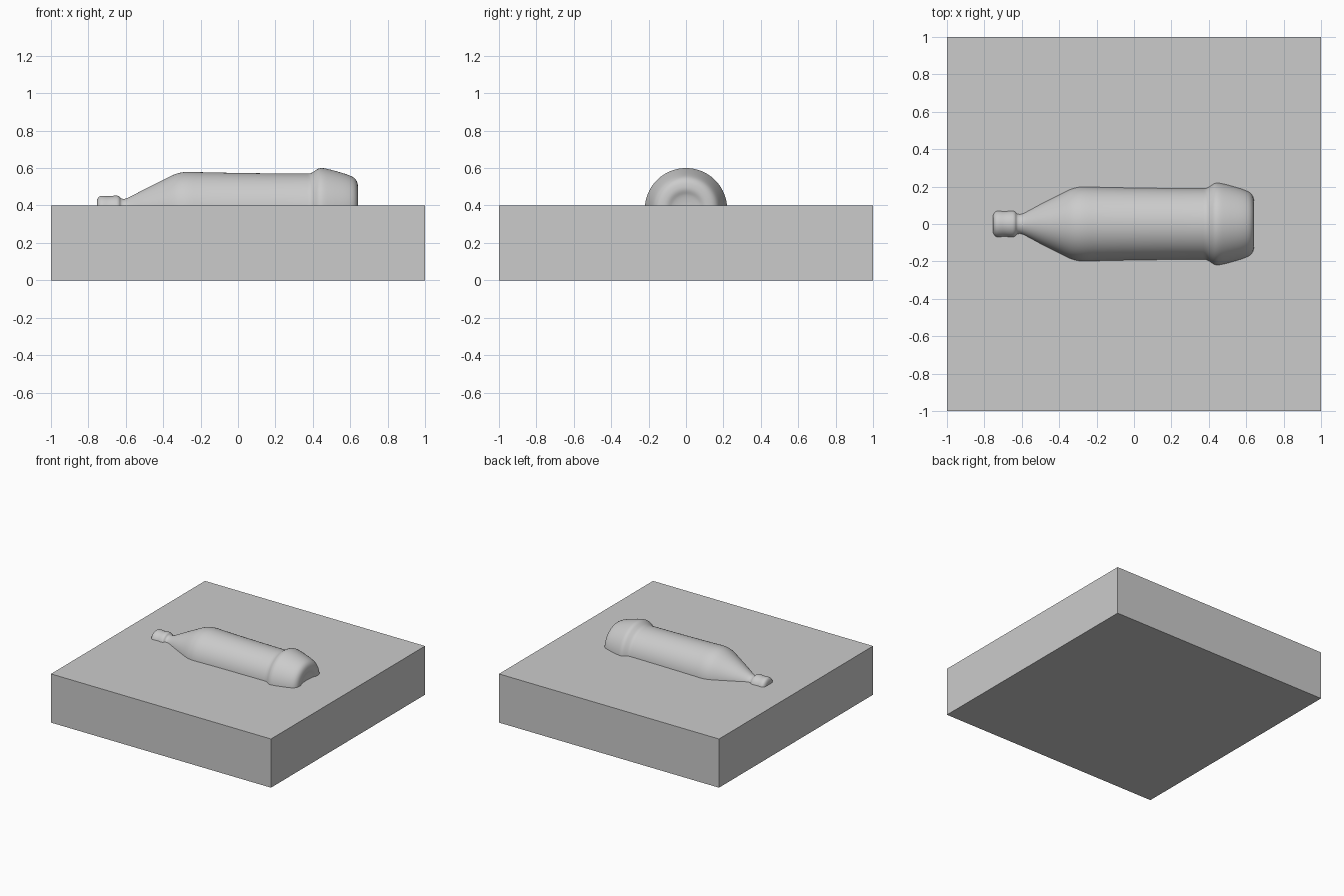
import bpy, bmesh, math

if "Cube" in bpy.data.objects:
    bpy.data.objects.remove(bpy.data.objects["Cube"])

# Square slab standing on the ground
bpy.ops.mesh.primitive_cube_add(size=1, location=(0, 0, 0.2))
slab = bpy.context.object
slab.name = "slab"
slab.scale = (2, 2, 0.4)
bpy.ops.object.transform_apply(location=True, scale=True)

# Bottle profile: position along x, radius
AXIS_Z = 0.38
PROFILE = [(-0.755, 0), (-0.755, .03), (-0.753, .05), (-0.745, .065), (-0.73, .072),
           (-0.69, .070), (-0.65, .073), (-0.636, .069), (-0.625, .058), (-0.605, .056),
           (-0.58, .065), (-0.5, .107), (-0.42, .147), (-0.34, .186), (-0.30, .197),
           (-0.26, .200), (-0.2, .198), (0, .194), (0.37, .190), (0.39, .193),
           (0.41, .205), (0.43, .217), (0.45, .220), (0.48, .215), (0.54, .199),
           (0.59, .183), (0.62, .168), (0.636, .148), (0.642, .12), (0.640, .10),
           (0.630, .075), (0.625, .04), (0.624, 0)]


def smooth_profile(pts, steps=3):
    """Centripetal-free Catmull-Rom using slopes weighted by chord length."""
    out = []
    n = len(pts)
    chord = [math.dist(pts[i], pts[i + 1]) for i in range(n - 1)]

    def tangent(i):
        a, b = max(i - 1, 0), min(i + 1, n - 1)
        length = sum(chord[a:b])
        return [(pts[b][k] - pts[a][k]) / length for k in (0, 1)]

    for i in range(n - 1):
        t0, t1 = tangent(i), tangent(i + 1)
        for s in range(steps):
            t = s / steps
            h = (2*t**3 - 3*t**2 + 1, (t**3 - 2*t**2 + t) * chord[i],
                 -2*t**3 + 3*t**2, (t**3 - t**2) * chord[i])
            out.append([h[0]*pts[i][k] + h[1]*t0[k] + h[2]*pts[i+1][k] + h[3]*t1[k]
                        for k in (0, 1)])
    return out + [pts[-1]]


# Bottle lying half sunk in the slab
bm = bmesh.new()
verts = [bm.verts.new((x, max(r, 0), AXIS_Z)) for x, r in smooth_profile(PROFILE)]
edges = [bm.edges.new(pair) for pair in zip(verts, verts[1:])]
bmesh.ops.spin(bm, geom=verts + edges, cent=(0, 0, AXIS_Z), axis=(1, 0, 0),
               angle=math.tau, steps=96, use_duplicate=False)
bmesh.ops.remove_doubles(bm, verts=bm.verts, dist=1e-5)
bmesh.ops.recalc_face_normals(bm, faces=bm.faces)
mesh = bpy.data.meshes.new("bottle")
bm.to_mesh(mesh)
bm.free()
bottle = bpy.data.objects.new("bottle", mesh)
bpy.context.collection.objects.link(bottle)
bpy.ops.object.select_all(action='DESELECT')
bottle.select_set(True)
bpy.context.view_layer.objects.active = bottle
bpy.ops.object.shade_smooth_by_angle(angle=math.radians(40))
